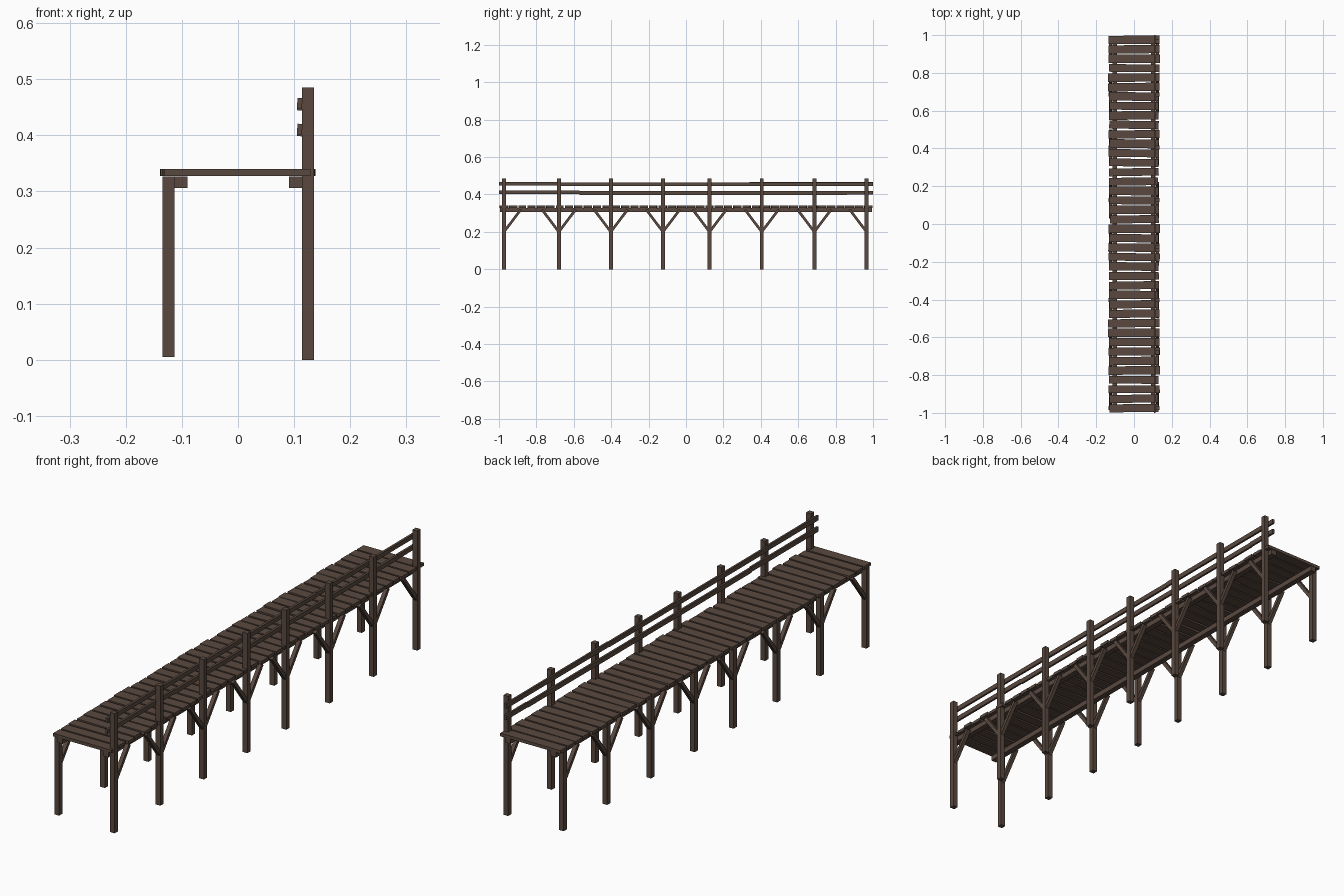
import bpy, math, random
from mathutils import Matrix, Vector

if "Cube" in bpy.data.objects:
    bpy.data.objects.remove(bpy.data.objects["Cube"])

random.seed(4)
wood = bpy.data.materials.new("weathered brown wood")
wood.diffuse_color = (0.10, 0.066, 0.05, 1)
wood.use_nodes = True
wood.node_tree.nodes["Principled BSDF"].inputs["Base Color"].default_value = wood.diffuse_color


def board(name, center, size, rot=(0, 0, 0)):
    """Rectangular timber, given by its centre, size and rotation."""
    bpy.ops.mesh.primitive_cube_add(size=1, location=center, rotation=rot)
    ob = bpy.context.object
    ob.name = name
    ob.data.transform(Matrix.Diagonal(Vector((*size, 1))))
    ob.data.materials.append(wood)
    return ob


def brace(x, y, direction):
    """Diagonal strut from a post up to the deck beam."""
    dy, dz = 0.087 * direction, 0.115
    board("knee_brace", (x, y + dy / 2, 0.2 + dz / 2),
          (0.016, math.hypot(dy, dz) + 0.012, 0.014),
          (math.atan2(dz, dy), 0, 0))


# Posts with diagonal braces: short on the left, tall on the railing side
post_y = [-0.973, -0.68, -0.402, -0.123, 0.126, 0.405, 0.686, 0.965]
for i, y in enumerate(post_y):
    board("short_post", (-0.124, y, 0.166), (0.021, 0.021, 0.322))
    board("tall_post", (0.125, y, 0.2425), (0.021, 0.021, 0.485))
    for x in (-0.124, 0.125):
        if i > 0:
            brace(x, y, -1)
        if i < len(post_y) - 1:
            brace(x, y, 1)

# Long beams under the deck
for x in (-0.102, 0.103):
    board("deck_beam", (x, 0, 0.3165), (0.024, 1.99, 0.021))

# Deck of slightly uneven planks
count = 40
pitch = 2.0 / count
for i in range(count):
    y = -1 + pitch * (i + 0.5)
    inner = 0 < i < count - 1
    board("deck_plank", (random.uniform(-0.002, 0.002), y, 0.3335),
          (random.uniform(0.258, 0.274), random.uniform(0.040, 0.046), 0.0125),
          (0, 0, random.uniform(-0.018, 0.018) if inner else 0.008))

# Two rails on the inner face of the tall posts, each of three lengths
for z, cuts in ((0.409, (-1, -0.57, 0.86, 1)), (0.455, (-1, -0.68, 0.34, 1))):
    for k, (a, b) in enumerate(zip(cuts, cuts[1:])):
        board("hand_rail", (0.110, (a + b) / 2, z + (0.002, -0.001, 0.001)[k]),
              (0.009, b - a, 0.019), (0, 0.06, 0))
